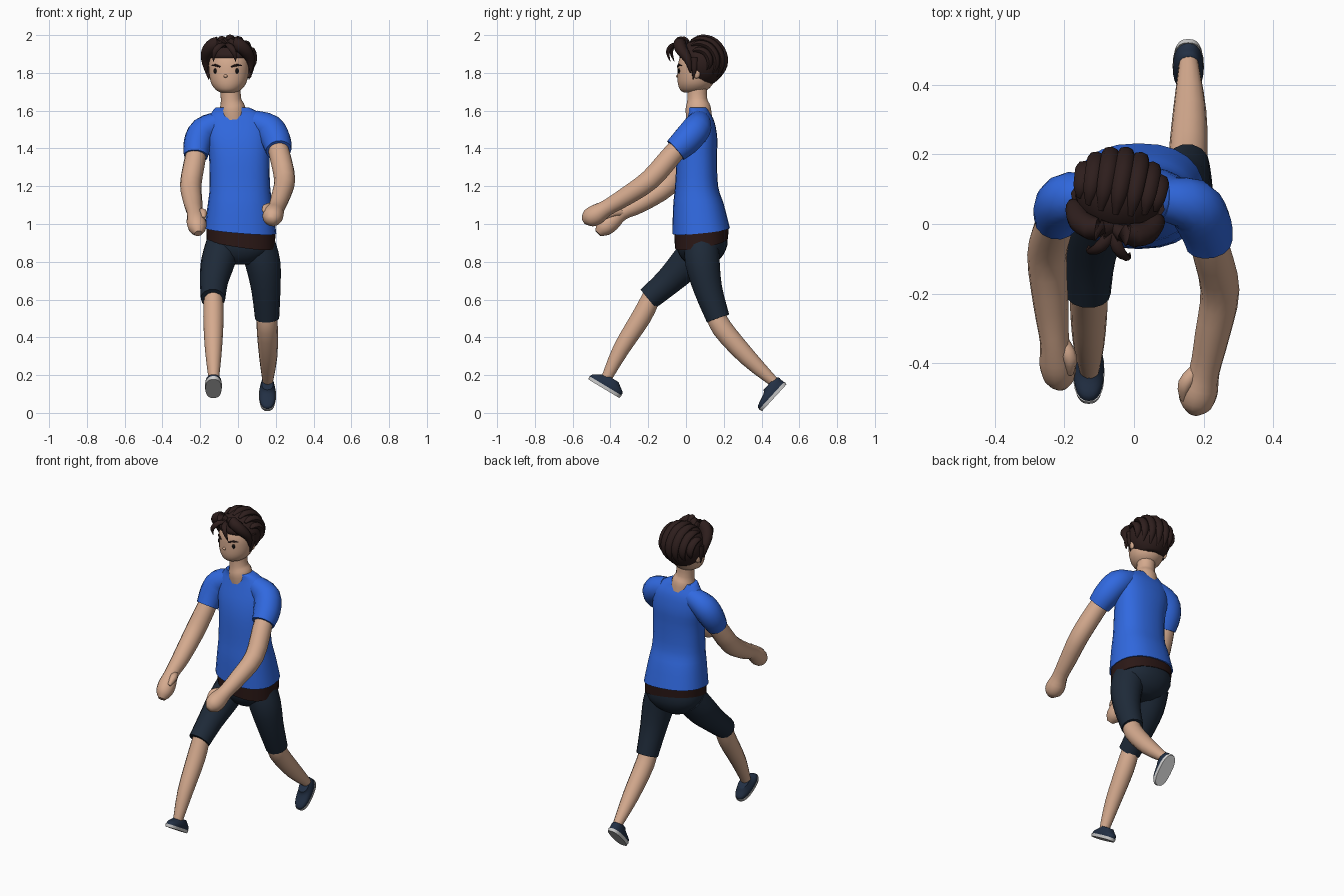
import bpy, bmesh, math
from mathutils import Vector, Matrix

if "Cube" in bpy.data.objects:
    bpy.data.objects.remove(bpy.data.objects["Cube"])


def material(name, r, g, b):
    m = bpy.data.materials.new(name)
    m.use_nodes = True
    m.diffuse_color = (r, g, b, 1)
    bsdf = m.node_tree.nodes["Principled BSDF"]
    bsdf.inputs["Base Color"].default_value = (r, g, b, 1)
    bsdf.inputs["Roughness"].default_value = 0.8
    return m


SKIN = material("skin", .66, .40, .27)
BLUE = material("shirt_blue", .03, .14, .74)
NAVY = material("shorts_navy", .013, .023, .04)
BROWN = material("belt_brown", .024, .009, .008)
HAIR = material("hair_brown", .027, .013, .012)
SHOE = material("shoe_navy", .016, .029, .058)
SOLE = material("sole_white", .62, .62, .62)
BLACK = material("eye_black", .006, .005, .005)

HEAD = Matrix.Translation((-.045, .075, 0)) @ Matrix.Rotation(math.radians(-10), 4, 'Z')


def finish(name, bm, mat, matrix=None):
    bmesh.ops.recalc_face_normals(bm, faces=bm.faces)
    mesh = bpy.data.meshes.new(name)
    bm.to_mesh(mesh)
    bm.free()
    obj = bpy.data.objects.new(name, mesh)
    bpy.context.collection.objects.link(obj)
    mesh.materials.append(mat)
    if matrix:
        obj.matrix_world = matrix
    bpy.ops.object.select_all(action='DESELECT')
    obj.select_set(True)
    bpy.context.view_layer.objects.active = obj
    bpy.ops.object.shade_smooth_by_angle(angle=math.radians(50))
    return obj


def spline(keys, steps):
    """Smooth path through the key rings."""
    k = [keys[0]] + keys + [keys[-1]]
    out = []
    for i in range(1, len(k) - 2):
        for s in range(steps):
            t = s / steps
            out.append([b + .5 * t * (c - a + t * (2*a - 5*b + 4*c - d + t * (3*(b - c) + d - a)))
                        for a, b, c, d in zip(*k[i - 1:i + 3])])
    return out + [list(keys[-1])]


def skin_rings(name, rings, mat, matrix):
    bm = bmesh.new()
    loops = [[bm.verts.new(p) for p in ring] for ring in rings]
    n = len(loops[0])
    for lo, hi in zip(loops, loops[1:]):
        for j in range(n):
            bm.faces.new((lo[j], lo[(j + 1) % n], hi[(j + 1) % n], hi[j]))
    bm.faces.new(loops[0][::-1])
    bm.faces.new(loops[-1])
    return finish(name, bm, mat, matrix)


def tube(name, keys, mat, sides=14, steps=3, flat=1, matrix=None):
    """Round limb through (x, y, z, radius) keys."""
    path = spline([tuple(k) for k in keys], steps)
    pts = [Vector(p[:3]) for p in path]
    rings = []
    for i, p in enumerate(pts):
        t = (pts[min(i + 1, len(pts) - 1)] - pts[max(i - 1, 0)]).normalized()
        u = Vector((1, 0, 0))
        u = (u - t * u.dot(t)).normalized()
        v = t.cross(u)
        r = max(path[i][3], .002)
        angles = [math.tau * j / sides for j in range(sides)]
        rings.append([p + r * (u * math.cos(a) + v * flat * math.sin(a)) for a in angles])
    return skin_rings(name, rings, mat, matrix)


def loft(name, keys, mat, sides=24, steps=3, power=1, matrix=None):
    """Level rings (x, y, z, half width, half depth, tilt)."""
    rings = []
    for x, y, z, rx, ry, tilt in spline(keys, steps):
        ring = []
        for j in range(sides):
            c, s = math.cos(math.tau * j / sides), math.sin(math.tau * j / sides)
            dx = rx * math.copysign(abs(c) ** power, c)
            dy = ry * math.copysign(abs(s) ** power, s)
            ring.append((x + dx, y + dy, z + tilt * (dy * .1 - dx * .08)))
        rings.append(ring)
    return skin_rings(name, rings, mat, matrix)


def ball(name, pos, size, mat, matrix=HEAD):
    bm = bmesh.new()
    bmesh.ops.create_uvsphere(bm, u_segments=14, v_segments=8, radius=1)
    bmesh.ops.scale(bm, vec=size, verts=bm.verts)
    bmesh.ops.translate(bm, vec=pos, verts=bm.verts)
    return finish(name, bm, mat, matrix)


# Shirt body
loft("shirt_body", [
    (.013, .08, .965, .19, .152, 1), (.012, .066, 1.1, .172, .134, .4),
    (.01, .056, 1.2, .16, .114, 0), (.007, .058, 1.35, .16, .106, 0),
    (0, .068, 1.45, .168, .098, 0), (-.005, .075, 1.54, .162, .076, 0),
    (-.015, .07, 1.59, .125, .056, 0), (-.03, .062, 1.617, .088, .05, 0)], BLUE, power=.85)

# Sleeves and bare arms with fists
tube("left_sleeve", [(.08, .07, 1.545, .06), (.165, .055, 1.505, .078), (.203, 0, 1.44, .078),
                     (.215, -.055, 1.39, .068)], BLUE)
tube("right_sleeve", [(-.09, .08, 1.54, .06), (-.18, .075, 1.495, .075), (-.213, .05, 1.43, .075),
                      (-.223, .01, 1.36, .064)], BLUE)
tube("left_arm", [(.2, 0, 1.44, .05), (.22, -.07, 1.37, .056), (.247, -.19, 1.235, .056),
                  (.225, -.32, 1.145, .05), (.203, -.42, 1.085, .044), (.187, -.475, 1.05, .055),
                  (.178, -.515, 1.03, .048), (.17, -.54, 1.015, .02)], SKIN)
tube("right_arm", [(-.215, .04, 1.42, .05), (-.228, 0, 1.34, .056), (-.25, -.09, 1.21, .057),
                   (-.238, -.24, 1.11, .05), (-.228, -.34, 1.06, .042), (-.22, -.4, 1.01, .052),
                   (-.214, -.44, .975, .045), (-.21, -.465, .95, .02)], SKIN)
tube("left_thumb", [(.18, -.42, 1.09, .02), (.148, -.46, 1.085, .022), (.142, -.505, 1.06, .01)], SKIN, 8)
tube("right_thumb", [(-.205, -.34, 1.06, .02), (-.185, -.385, 1.06, .022), (-.183, -.43, 1.03, .01)], SKIN, 8)

# Belt and shorts
loft("belt", [(.015, .082, .9, .181, .141, 1.8), (.015, .082, .97, .183, .143, 1)], BROWN, steps=1, power=.85)
loft("shorts_seat", [(.015, .082, .96, .175, .135, 1), (.012, .085, .88, .176, .134, .6),
                     (.012, .08, .82, .13, .105, 0), (.012, .075, .785, .06, .06, 0)], NAVY, power=.9)
tube("left_shorts_leg", [(.1, .082, .9, .095), (.132, .088, .79, .093), (.148, .118, .65, .077),
                         (.154, .17, .5, .064)], NAVY)
tube("right_shorts_leg", [(-.08, .07, .88, .095), (-.108, 0, .79, .09), (-.127, -.1, .69, .074),
                          (-.132, -.2, .605, .065)], NAVY)

# Lower legs
tube("left_shin", [(.152, .15, .54, .05), (.155, .19, .45, .056), (.16, .325, .295, .048),
                   (.157, .475, .155, .026)], SKIN)
tube("right_shin", [(-.13, -.18, .62, .05), (-.13, -.235, .51, .054), (-.13, -.345, .335, .045),
                    (-.128, -.43, .165, .026)], SKIN)

# Shoes, toe towards local -y
for side, pos, pitch, back in (("left", (.156, .467, .08), 47.5, .035), ("right", (-.13, -.435, .128), -31, .008)):
    m = Matrix.Translation(pos) @ Matrix.Rotation(math.radians(pitch), 4, 'X')
    loft(side + "_sole", [(0, 0, 0, .042, .096, 0), (0, 0, .018, .045, .1, 0)], SOLE, steps=1, power=.8, matrix=m)
    loft(side + "_shoe", [(0, 0, .017, .043, .097, 0), (0, .003, .035, .043, .092, 0),
                          (0, back, .055, .036, .06, 0), (0, back, .07, .03, .042, 0)],
         SHOE, power=.85, matrix=m)

# Neck and head
tube("neck", [(-.025, .07, 1.56, .07), (-.03, .064, 1.615, .068), (-.037, .06, 1.66, .054),
              (-.042, .06, 1.75, .055)], SKIN)
loft("head", [(0, -.045, 1.695, .035, .04, 0), (0, -.035, 1.71, .066, .072, 0),
              (0, -.025, 1.745, .093, .094, 0), (0, -.02, 1.8, .105, .1, 0),
              (0, -.015, 1.86, .107, .1, 0), (0, -.005, 1.915, .095, .085, 0),
              (0, 0, 1.95, .05, .05, 0)], SKIN, matrix=HEAD)
ball("nose", (0, -.12, 1.783), (.01, .01, .009), SKIN)
for side, s in (("left", 1), ("right", -1)):
    ball(side + "_eye", (s * .058, -.103, 1.81), (.011, .006, .014), BLACK)
    tube(side + "_eyebrow", [(s * .03, -.116, 1.832, .004), (s * .058, -.104, 1.841, .006),
                             (s * .08, -.085, 1.839, .003)], HAIR, 6, matrix=HEAD)
    ball(side + "_ear", (s * .108, 0, 1.80), (.012, .02, .03), SKIN)

# Hair cap, trimmed open around the face
CENTRE, RADII = Vector((0, .01, 1.857)), Vector((.127, .122, .13))
bm = bmesh.new()
bmesh.ops.create_uvsphere(bm, u_segments=28, v_segments=18, radius=1)
bmesh.ops.scale(bm, vec=RADII, verts=bm.verts)
bmesh.ops.translate(bm, vec=CENTRE, verts=bm.verts)
trim = [f for f in bm.faces if (c := f.calc_center_median()).z < 1.745 or (c.z < 1.885 and c.y < -.02)]
bmesh.ops.delete(bm, geom=trim, context='FACES')
cap = finish("hair_cap", bm, HAIR, HEAD)
solid = cap.modifiers.new("thickness", 'SOLIDIFY')
solid.thickness = .025
solid.offset = -1

# Swept-back locks from the fringe to the nape
for i in range(7):
    a = math.radians(-60 + 20 * i)
    keys = []
    for deg, r in ((62, .008), (90, .022), (125, .026), (160, .026), (190, .02), (220, .004)):
        t = math.radians(deg)
        d = Vector((math.sin(a), -math.cos(a) * math.cos(t), math.cos(a) * math.sin(t)))
        keys.append((*(CENTRE + d * RADII), r))
    tube(f"hair_lock_{i + 1}", keys, HAIR, 8, flat=.75, matrix=HEAD)

# Parted fringe, loose tufts and sideburns
for side, s in (("left", 1), ("right", -1)):
    tube(side + "_fringe", [(0, -.085, 1.945, .012), (s * .045, -.1, 1.958, .036), (s * .095, -.085, 1.925, .036),
                            (s * .12, -.045, 1.87, .025), (s * .12, -.03, 1.80, .004)], HAIR, 10, flat=.9, matrix=HEAD)
    tube(side + "_tuft", [(0, -.095, 1.945, .015), (s * .025, -.145, 1.945, .018), (s * .052, -.165, 1.91, .014),
                          (s * .06, -.15, 1.86, .002)], HAIR, 8, flat=.7, matrix=HEAD)
    tube(side + "_sideburn", [(s * .115, -.01, 1.88, .022), (s * .117, -.01, 1.82, .016),
                              (s * .108, -.02, 1.765, .002)], HAIR, 8, matrix=HEAD)
